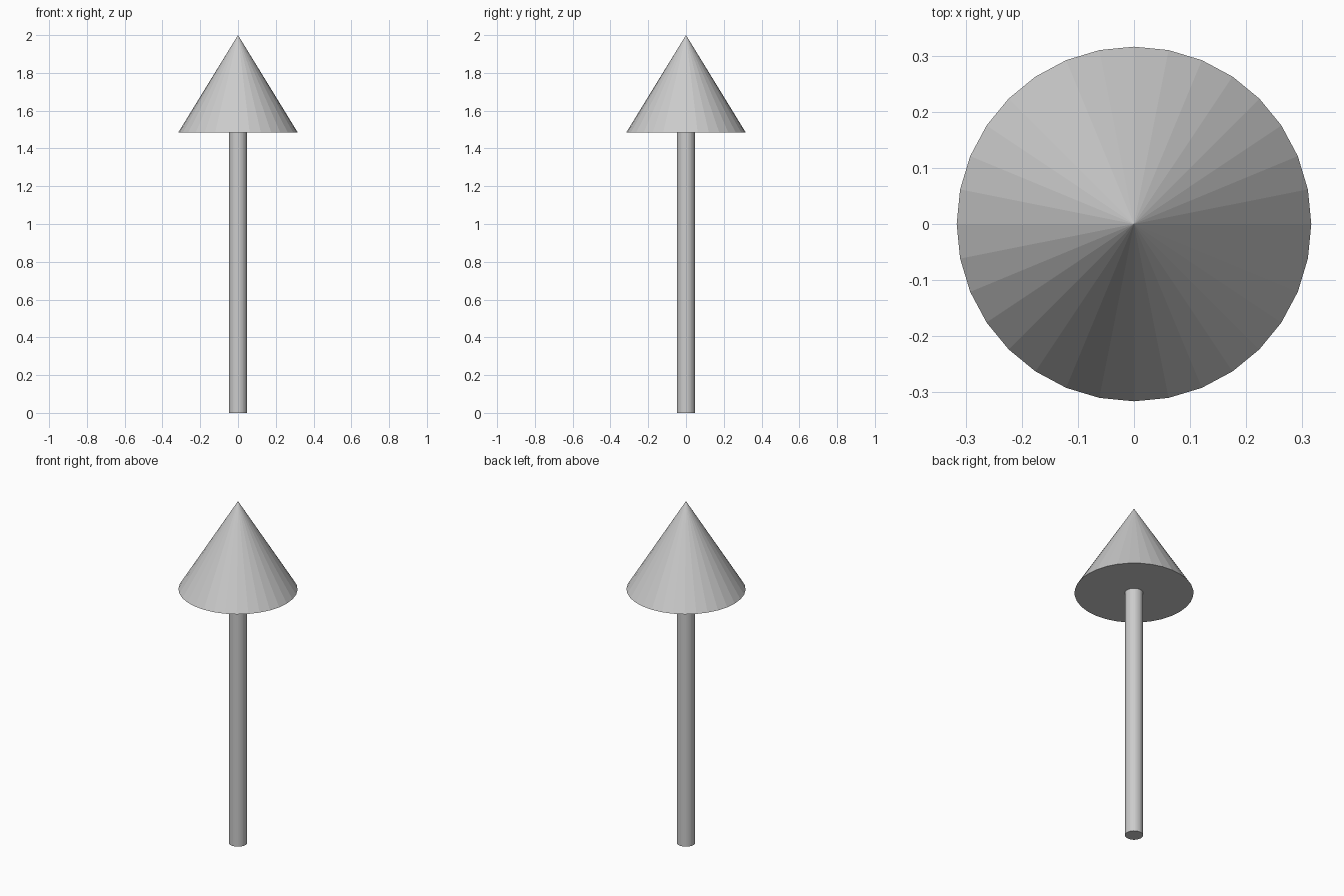
import bpy

if "Cube" in bpy.data.objects:
    bpy.data.objects.remove(bpy.data.objects["Cube"])

SIDES = 32
BASE_Z = 1.485   # underside of the arrow head
TOP_Z = 2.0


def add_cone(name, r_bottom, r_top, z0, z1):
    bpy.ops.mesh.primitive_cone_add(vertices=SIDES, radius1=r_bottom, radius2=r_top,
                                    depth=z1 - z0, location=(0, 0, (z0 + z1) / 2))
    obj = bpy.context.object
    obj.name = name
    return obj


# Thin round shaft
add_cone("shaft", 0.048, 0.048, 0.0, BASE_Z)

# Pointed head
add_cone("arrow_head", 0.316, 0.0, BASE_Z, TOP_Z)
